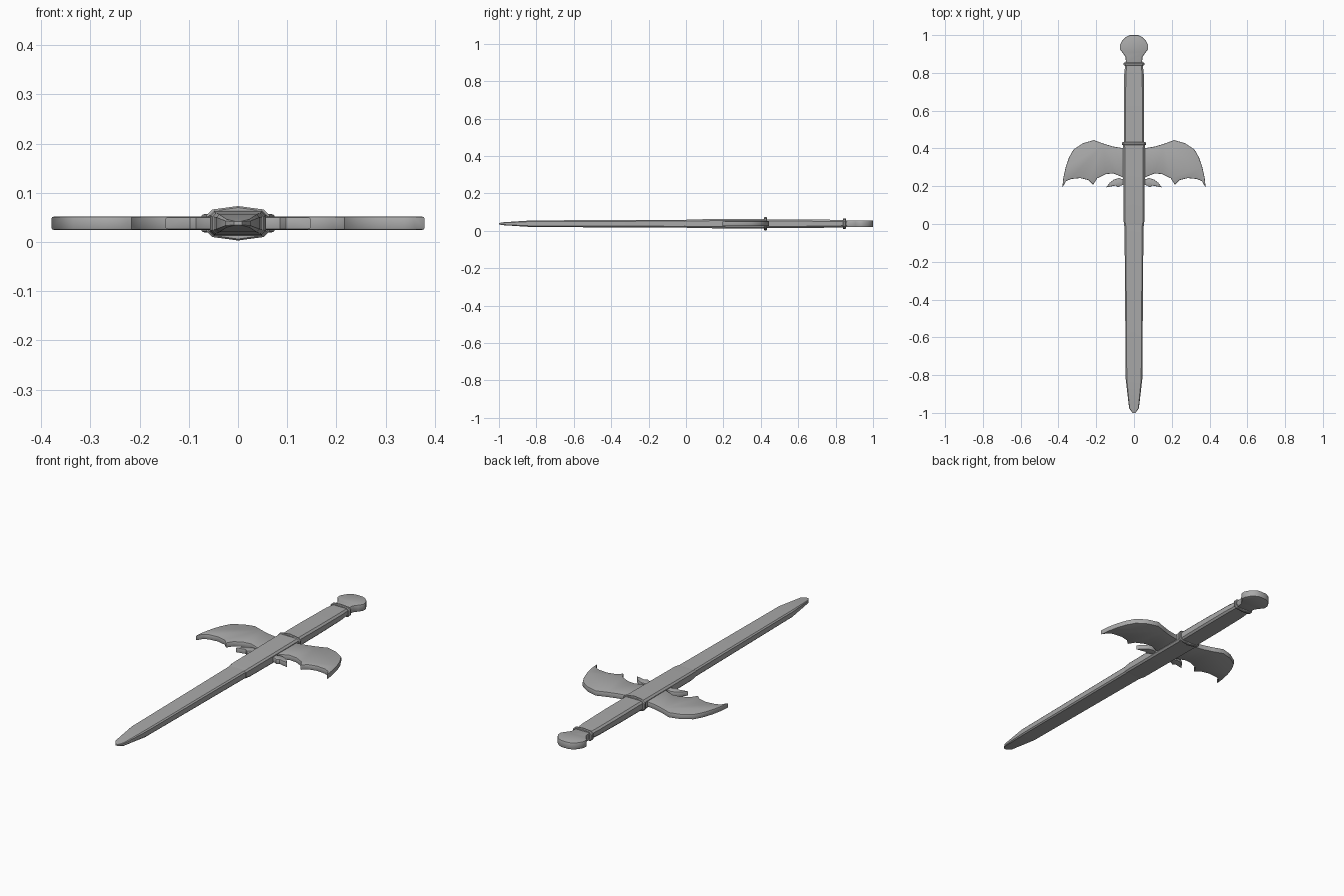
import bpy
import bmesh
import math

cube = bpy.data.objects.get("Cube")
if cube:
    bpy.data.objects.remove(cube, do_unlink=True)

MID = 0.038  # height of the sword's centre plane

steel = bpy.data.materials.new("plain grey")
steel.use_nodes = True
GREY = (0.4, 0.4, 0.4, 1)
steel.diffuse_color = GREY
steel.node_tree.nodes["Principled BSDF"].inputs["Base Color"].default_value = GREY


def finish(name, bm):
    bmesh.ops.recalc_face_normals(bm, faces=bm.faces)
    mesh = bpy.data.meshes.new(name)
    bm.to_mesh(mesh)
    bm.free()
    mesh.materials.append(steel)
    obj = bpy.data.objects.new(name, mesh)
    bpy.context.collection.objects.link(obj)
    return obj


def smooth(obj, angle=30):
    bpy.ops.object.select_all(action='DESELECT')
    obj.select_set(True)
    bpy.context.view_layer.objects.active = obj
    bpy.ops.object.shade_smooth_by_angle(angle=math.radians(angle))


def loft(name, stations, crown=0.0):
    """Chamfered section swept along y; station = (y, half width, half height, chamfer)."""
    bm = bmesh.new()
    rings = []
    for y, w, h, c in stations:
        side = [(w, -h + c), (w, h - c), (w - c, h)]
        pts = side + [(0, h + crown)] + [(-x, z) for x, z in reversed(side)]
        pts = pts + [(-w + c, -h), (0, -h - crown), (w - c, -h)]
        rings.append([bm.verts.new((x, y, MID + z)) for x, z in pts])
    n = len(rings[0])
    for a, b in zip(rings, rings[1:]):
        for i in range(n):
            bm.faces.new((a[i], a[(i + 1) % n], b[(i + 1) % n], b[i]))
    bm.faces.new(rings[0])
    bm.faces.new(rings[-1])
    obj = finish(name, bm)
    smooth(obj)
    return obj


def plate(name, outline, half, bevel, mirror=False):
    """Flat outline given thickness, with rounded rims."""
    bm = bmesh.new()
    face = bm.faces.new([bm.verts.new((x, y, MID - half)) for x, y in outline])
    out = bmesh.ops.extrude_face_region(bm, geom=[face])
    top = [v for v in out["geom"] if isinstance(v, bmesh.types.BMVert)]
    bmesh.ops.translate(bm, verts=top, vec=(0, 0, 2 * half))
    rims = [e for e in bm.edges if abs(e.verts[0].co.z - e.verts[1].co.z) < 1e-5]
    bmesh.ops.bevel(bm, geom=rims, offset=bevel, segments=2, profile=0.5,
                    affect='EDGES', clamp_overlap=True)
    obj = finish(name, bm)
    if mirror:
        obj.modifiers.new("Mirror", 'MIRROR')
    smooth(obj, 40)
    return obj


# Blade tapering to a blunt point
loft("blade", [
    (-1.0, 0.008, 0.004, 0.001),
    (-0.975, 0.026, 0.008, 0.003),
    (-0.82, 0.044, 0.018, 0.006),
    (0.10, 0.051, 0.021, 0.007),
])

# Thicker sleeve over the blade root, running through the guard
loft("blade_sleeve", [
    (-0.01, 0.052, 0.020, 0.007),
    (0.026, 0.056, 0.0235, 0.008),
    (0.42, 0.058, 0.026, 0.009),
])

# Grip
loft("grip", [
    (0.41, 0.053, 0.024, 0.009),
    (0.60, 0.054, 0.023, 0.009),
    (0.79, 0.052, 0.021, 0.009),
    (0.86, 0.045, 0.018, 0.008),
])

# Collars at both ends of the grip
for name, y, w, h, crown in (("guard_collar", 0.425, 0.064, 0.028, 0.007),
                             ("pommel_collar", 0.847, 0.056, 0.025, 0.004)):
    loft(name, [(y - 0.008, w - 0.004, h - 0.003, 0.011),
                (y - 0.004, w, h, 0.012),
                (y + 0.004, w, h, 0.012),
                (y + 0.008, w - 0.004, h - 0.003, 0.011)], crown)

# Pommel
half_pommel = [(0.042, 0.85), (0.045, 0.885), (0.060, 0.906), (0.075, 0.926),
               (0.075, 0.947), (0.062, 0.972), (0.045, 0.989), (0.022, 1.0)]
plate("pommel", half_pommel + [(-x, y) for x, y in reversed(half_pommel)], 0.0185, 0.006)

# Scalloped wings of the guard
plate("guard_wings", [
    (0.03, 0.40), (0.06, 0.402), (0.11, 0.41), (0.16, 0.425), (0.212, 0.444),
    (0.27, 0.428), (0.32, 0.395), (0.345, 0.35), (0.362, 0.30), (0.375, 0.24),
    (0.379, 0.194), (0.36, 0.226), (0.335, 0.238), (0.285, 0.243), (0.24, 0.232),
    (0.216, 0.208), (0.195, 0.242), (0.15, 0.264), (0.11, 0.268), (0.08, 0.256),
    (0.03, 0.235)], 0.0135, 0.004, True)

# Small hooked prongs below the wings
plate("guard_prongs", [
    (0.03, 0.225), (0.055, 0.236), (0.08, 0.243), (0.105, 0.236), (0.128, 0.219),
    (0.147, 0.194), (0.115, 0.200), (0.098, 0.204), (0.085, 0.194), (0.068, 0.204),
    (0.03, 0.212)], 0.0125, 0.003, True)
